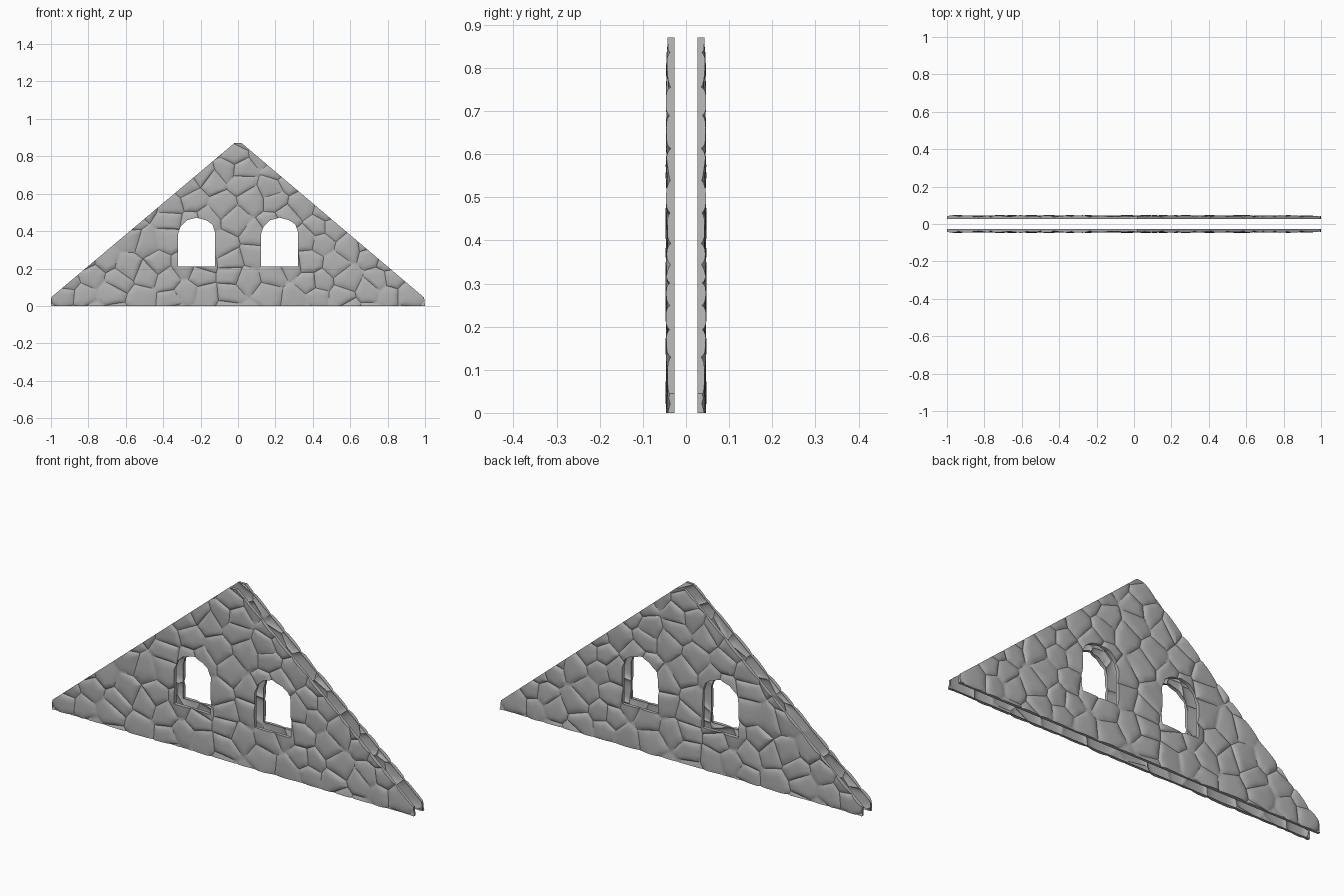
import bpy, bmesh, random
from mathutils import Vector, noise

if "Cube" in bpy.data.objects:
    bpy.data.objects.remove(bpy.data.objects["Cube"])
random.seed(7)

BACK, LOW, HIGH = 0.027, 0.037, 0.047     # depths of the stone skin
OUTLINE = [(-1, 0), (1, 0), (0.995, 0.045), (0.02, 0.87), (-0.02, 0.87), (-1, 0.045)]
WINDOW = [(-0.1, 0.21), (0.1, 0.21), (0.1, 0.39), (0.085, 0.435),
          (0.055, 0.457), (0, 0.472), (-0.05, 0.458), (-0.085, 0.425), (-0.1, 0.38)]


def sides(loop):
    """Point and outward normal of each side of an anticlockwise loop."""
    pts = [Vector(p) for p in loop]
    for a, b in zip(pts, pts[1:] + pts[:1]):
        d = b - a
        yield a, Vector((d.y, -d.x)).normalized()


def clip(poly, point, normal):
    """Keep the part of a convex polygon behind a line."""
    out = []
    for a, b in zip(poly, poly[1:] + poly[:1]):
        da, db = (a - point).dot(normal), (b - point).dot(normal)
        if da <= 0:
            out.append(a)
        if da * db < 0:
            out.append(a.lerp(b, da / (da - db)))
    return out


def split(bm, point, normal, clear):
    bmesh.ops.bisect_plane(bm, geom=bm.verts[:] + bm.edges[:] + bm.faces[:], dist=1e-5,
                           plane_co=(point.x, 0, point.y),
                           plane_no=(normal.x, 0, normal.y), clear_outer=clear)


def add_stone(bm, poly):
    """Domed stone made of shrinking, rounding rings."""
    rim = []
    for a, b in zip(poly, poly[1:] + poly[:1]):
        rim += [a, a.lerp(b, 1 / 3), a.lerp(b, 2 / 3)]
    mid = sum(rim, Vector((0, 0))) / len(rim)
    mean = sum((p - mid).length for p in rim) / len(rim)
    tilt = Vector((random.uniform(-1, 1), random.uniform(-1, 1))) * 0.05
    top = random.uniform(0.044, HIGH)
    rings = []
    for scale, rise in ((1, 0), (0.86, 0.5), (0.66, 0.85), (0.35, 1)):
        ring = []
        for p in rim:
            d = p - mid
            round_d = d.normalized() * mean
            q = mid + d.lerp(round_d, (1 - scale) * 0.4) * scale
            edge = LOW + 0.004 * noise.noise((p.x * 7, 0, p.y * 7))
            y = edge + (top - edge) * rise + tilt.dot(q - mid) * rise
            ring.append(bm.verts.new((q.x, -min(y, HIGH), q.y)))
        rings.append(ring)
    n = len(rim)
    for outer, inner in zip(rings, rings[1:]):
        for i in range(n):
            j = (i + 1) % n
            bm.faces.new((outer[i], outer[j], inner[j], inner[i]))
    bm.faces.new(rings[-1])


# Irregular courses of stones
seeds = []
for row in range(-1, 11):
    for col in range(-9, 10):
        seeds.append(Vector(((col + 0.5 * (row % 2) + random.uniform(-0.36, 0.36)) * 0.135,
                             (row + 0.5 + random.uniform(-0.36, 0.36)) * 0.098)))

bm = bmesh.new()
for s in seeds:
    cell = [Vector(p) for p in ((-1.3, -0.2), (1.3, -0.2), (1.3, 1.2), (-1.3, 1.2))]
    for t in seeds:
        if t is not s and (t - s).length < 0.6:
            cell = clip(cell, (s + t) / 2, (t - s).normalized())
    add_stone(bm, cell)
bmesh.ops.remove_doubles(bm, verts=bm.verts[:], dist=0.0005)

# Trim to the gable shape
for point, normal in sides(OUTLINE):
    split(bm, point, normal, True)

# Two arched window openings
for cx in (-0.222, 0.222):
    lines = list(sides([(x + cx, z) for x, z in WINDOW]))
    for point, normal in lines:
        split(bm, point, normal, False)
    inside = []
    for f in bm.faces:
        c = f.calc_center_median()
        if all((Vector((c.x, c.z)) - p).dot(n) < 0 for p, n in lines):
            inside.append(f)
    bmesh.ops.delete(bm, geom=inside, context='FACES')

# Edge thickness around the outline and windows
border = [e for e in bm.edges if e.is_boundary]
rim = bmesh.ops.extrude_edge_only(bm, edges=border)
for v in rim["geom"]:
    if isinstance(v, bmesh.types.BMVert):
        v.co.y = -BACK

mesh = bpy.data.meshes.new("stone_gable_walls")
bm.to_mesh(mesh)
bm.free()
wall = bpy.data.objects.new("stone_gable_walls", mesh)
bpy.context.collection.objects.link(wall)

# Grey stone
stone = bpy.data.materials.new("grey_stone")
stone.use_nodes = True
colour = (0.45, 0.45, 0.45, 1)
stone.diffuse_color = colour
stone.node_tree.nodes["Principled BSDF"].inputs["Base Color"].default_value = colour
mesh.materials.append(stone)

bpy.context.view_layer.objects.active = wall
wall.select_set(True)
bpy.ops.object.shade_smooth_by_angle(angle=0.7)

# Matching wall on the back
mirror = wall.modifiers.new("back_wall", 'MIRROR')
mirror.use_axis = (False, True, False)
